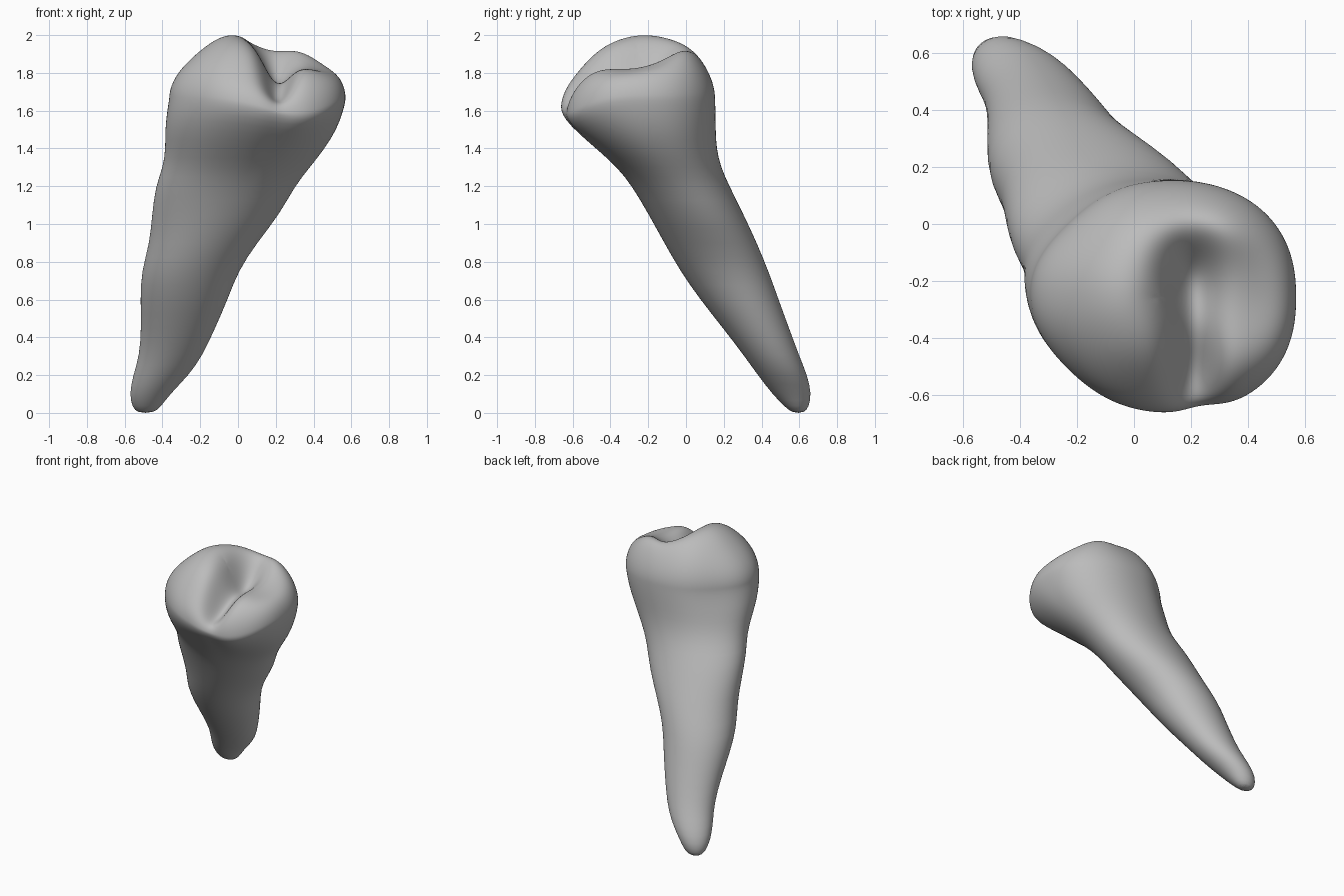
import bpy
import bmesh
import math

cube = bpy.data.objects.get("Cube")
if cube:
    bpy.data.objects.remove(cube, do_unlink=True)

SIDES = 80
CAP_RINGS = 24

# Tooth outline at each height: z, x min, x max, y min, y max
PROFILE = [
    (0, -.53, -.45, .565, .625), (.03, -.56, -.41, .525, .65),
    (.1, -.575, -.36, .457, .665), (.2, -.555, -.26, .38, .642),
    (.3, -.522, -.19, .31, .6), (.45, -.512, -.12, .195, .545),
    (.6, -.517, -.055, .075, .49), (.75, -.512, .0, -.03, .437),
    (.9, -.467, .1, -.115, .375), (1.05, -.455, .22, -.197, .305),
    (1.2, -.437, .3, -.285, .23), (1.3, -.402, .38, -.365, .185),
    (1.4, -.395, .46, -.475, .163), (1.5, -.405, .522, -.575, .16),
    (1.6, -.4, .558, -.655, .16), (1.66, -.39, .57, -.672, .158),
]


def bump(value, centre, width):
    return math.exp(-0.5 * ((value - centre) / width) ** 2)


def hill(x, y, cx, cy, wx, wy):
    return bump(x, cx, wx) * bump(y, cy, wy)


def outline(angle, crown):
    """Unit section: round on the root, fuller and dented on the crown."""
    c, s = math.cos(angle), math.sin(angle)
    power = 2 + 0.35 * crown
    r = (abs(c) ** power + abs(s) ** power) ** (-1 / power)
    deg = math.degrees(angle)
    r *= 1 - crown * (0.14 * bump(deg, 222, 25) + 0.13 * bump(deg, 137, 22)
                      + 0.05 * bump(deg, 288, 7))
    return r * c, r * s


def front_dip(x, y):
    """The crown rim sinks at the front right corner."""
    return 0.09 * hill(x, y, .3, -.6, .2, .13)


def biting_height(x, y):
    """Cusps, central hollow and front groove."""
    h = 1.9
    h += 0.105 * hill(x, y, -.04, -.2, .15, .24)   # tall cusp
    h += 0.09 * hill(x, y, .27, .02, .15, .09)     # back ridge
    h -= 0.07 * hill(x, y, .42, -.32, .14, .16)    # low cusp
    h -= 0.16 * hill(x, y, .2, -.2, .07, .12)      # hollow
    h -= 0.2 * hill(x, y, .21, -.52, .06, .13)     # front groove
    h -= 0.06 * hill(x, y, .1, -.64, .2, .1)       # front slope
    return h


def cap_height(x, y, scale):
    """Rounded rise from the rim, squarer over the low cusp."""
    base = PROFILE[-1][0] - front_dip(x, y)
    power = 3 + 2.5 * hill(x, y, .5, -.25, .15, .2)
    return base + (biting_height(x, y) - base) * math.sqrt(1 - scale ** power)


def add_ring(bm, centre, half, crown, scale, height):
    ring = []
    for i in range(SIDES):
        u, v = outline(2 * math.pi * i / SIDES, crown)
        x = centre[0] + half[0] * u * scale
        y = centre[1] + half[1] * v * scale
        ring.append(bm.verts.new((x, y, height(x, y))))
    return ring


bm = bmesh.new()
rings = []

# Root and crown walls
for z, x0, x1, y0, y1 in PROFILE:
    centre = ((x0 + x1) / 2, (y0 + y1) / 2)
    half = ((x1 - x0) / 2, (y1 - y0) / 2)
    crown = min(1, max(0, (z - 1.2) / 0.4))
    sink = max(0, (z - 1.2) / (PROFILE[-1][0] - 1.2)) ** 2
    rings.append(add_ring(bm, centre, half, crown, 1,
                          lambda x, y: z - sink * front_dip(x, y)))

# Biting surface closing in from the crown rim
for k in range(1, CAP_RINGS):
    scale = math.cos(0.5 * math.pi * k / CAP_RINGS)
    rings.append(add_ring(bm, centre, half, 1, scale,
                          lambda x, y: cap_height(x, y, scale)))

for low, high in zip(rings, rings[1:]):
    for i in range(SIDES):
        j = (i + 1) % SIDES
        bm.faces.new((low[i], low[j], high[j], high[i]))
bm.faces.new(rings[0][::-1])
top = bm.verts.new((*centre, biting_height(*centre)))
for i in range(SIDES):
    bm.faces.new((rings[-1][i], rings[-1][(i + 1) % SIDES], top))
bmesh.ops.recalc_face_normals(bm, faces=bm.faces)

mesh = bpy.data.meshes.new("tooth")
bm.to_mesh(mesh)
bm.free()
tooth = bpy.data.objects.new("tooth", mesh)
bpy.context.collection.objects.link(tooth)

# Smooth surface
for face in mesh.polygons:
    face.use_smooth = True
subdivision = tooth.modifiers.new("smooth_surface", "SUBSURF")
subdivision.levels = subdivision.render_levels = 1

# Plain grey
grey = bpy.data.materials.new("plain_grey")
grey.use_nodes = True
colour = (0.5, 0.5, 0.5, 1)
grey.diffuse_color = colour
shader = grey.node_tree.nodes["Principled BSDF"]
shader.inputs["Base Color"].default_value = colour
shader.inputs["Roughness"].default_value = 0.6
mesh.materials.append(grey)
